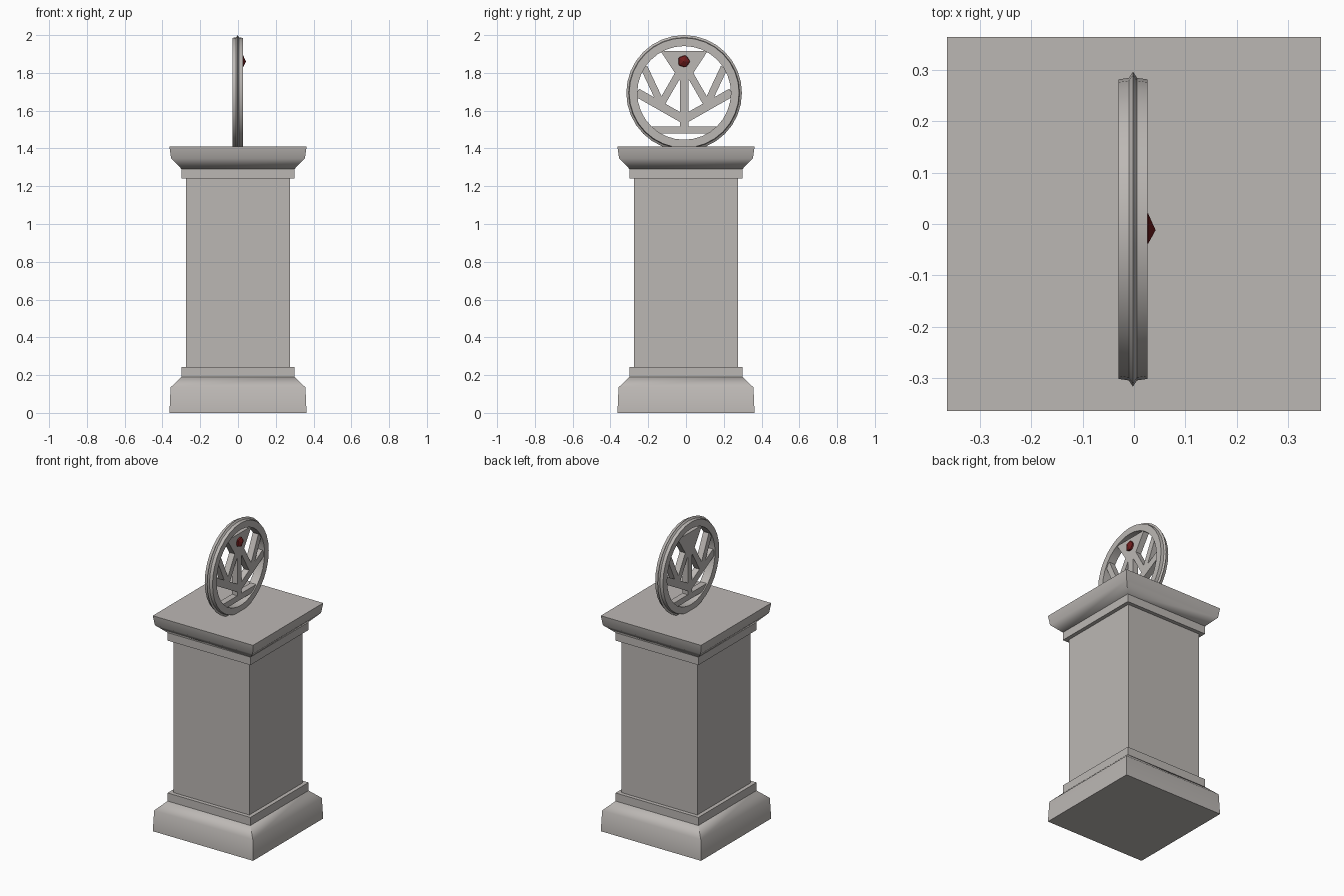
import bpy, bmesh, math
from mathutils import Vector

if "Cube" in bpy.data.objects:
    bpy.data.objects.remove(bpy.data.objects["Cube"])


def material(name, col):
    m = bpy.data.materials.new(name)
    m.diffuse_color = (*col, 1)
    m.use_nodes = True
    m.node_tree.nodes["Principled BSDF"].inputs["Base Color"].default_value = m.diffuse_color
    return m


STONE = material("pale stone", (0.50, 0.475, 0.455))
RED = material("dark red", (0.16, 0.012, 0.012))


def finish(name, bm, mat, angle=None):
    bmesh.ops.recalc_face_normals(bm, faces=bm.faces)
    me = bpy.data.meshes.new(name)
    bm.to_mesh(me)
    bm.free()
    me.materials.append(mat)
    ob = bpy.data.objects.new(name, me)
    bpy.context.collection.objects.link(ob)
    if angle:
        bpy.context.view_layer.objects.active = ob
        ob.select_set(True)
        bpy.ops.object.shade_smooth_by_angle(angle=math.radians(angle))
        ob.select_set(False)
    return ob


def square_stack(name, profile, angle=None):
    """Closed square column from (half width, height) pairs."""
    bm = bmesh.new()
    rings = [[bm.verts.new((sx * h, sy * h, z)) for sx, sy in ((-1, -1), (1, -1), (1, 1), (-1, 1))]
             for h, z in profile]
    for a, b in zip(rings, rings[1:]):
        for i in range(4):
            j = (i + 1) % 4
            bm.faces.new((a[i], a[j], b[j], b[i]))
    bm.faces.new(rings[0][::-1])
    bm.faces.new(rings[-1])
    return finish(name, bm, STONE, angle)


# Pedestal: flared foot, thin steps, shaft and flared cap
square_stack("pedestal_foot", [(.363, 0), (.357, .135), (.30, .19)], 50)
square_stack("lower_step", [(.30, .19), (.30, .243)])
square_stack("shaft", [(.275, .243), (.275, 1.24)])
square_stack("upper_step", [(.30, 1.24), (.30, 1.292)])
square_stack("pedestal_cap", [(.30, 1.292), (.354, 1.347), (.363, 1.41)], 50)

# Upright ring with a ridge round its rim
CY, CZ, N = -0.01, 1.694, 32
bm = bmesh.new()
section = [(.248, -.030), (.291, -.030), (.294, -.010), (.306, -.002), (.294, .006), (.291, .026), (.248, .026)]
loops = []
for k in range(N):
    a = 2 * math.pi * k / N
    loops.append([bm.verts.new((x, CY + r * math.cos(a), CZ + r * math.sin(a))) for r, x in section])
for k in range(N):
    a, b = loops[k], loops[(k + 1) % N]
    for i in range(len(section)):
        j = (i + 1) % len(section)
        bm.faces.new((a[i], a[j], b[j], b[i]))
finish("ornament_ring", bm, STONE, 30)


def plate(name, pts, x0=-.022, x1=.018):
    """Flat plate in the ring plane; points are relative to the ring centre."""
    bm = bmesh.new()
    f = bm.faces.new([bm.verts.new((x0, CY + y, CZ + z)) for y, z in pts])
    ext = bmesh.ops.extrude_face_region(bm, geom=[f], use_keep_orig=True)
    bmesh.ops.translate(bm, vec=(x1 - x0, 0, 0),
                        verts=[v for v in ext["geom"] if isinstance(v, bmesh.types.BMVert)])
    return finish(name, bm, STONE)


def bar(name, p, q, w):
    p, q = Vector(p), Vector(q)
    d = (q - p).normalized() * w / 2
    n = Vector((-d.y, d.x))
    plate(name, [p + n, q + n, q - n, p - n])


# Openwork bars inside the ring
bar("upright_bar", (0, -.20), (0, .12), .044)
bar("bottom_bar", (-.175, -.197), (.175, -.197), .038)
plate("top_wedge", [(-.125, .222), (.125, .222), (.022, .065), (-.022, .065)])
for side, s in (("left", -1), ("right", 1)):
    bar(side + "_lower_branch", (0, -.140), (s * .25, .002), .046)
    bar(side + "_outer_branch", (s * .118, -.065), (s * .212, .135), .038)
    bar(side + "_inner_branch", (s * .125, -.065), (s * .030, .100), .038)

# Faceted gem on the wedge
bm = bmesh.new()
bmesh.ops.create_icosphere(bm, subdivisions=1, radius=1)
for v in bm.verts:
    v.co = Vector((.016 + v.co.z * .026, CY - .002 + v.co.x * .036, 1.861 + v.co.y * .036))
finish("gem", bm, RED)
